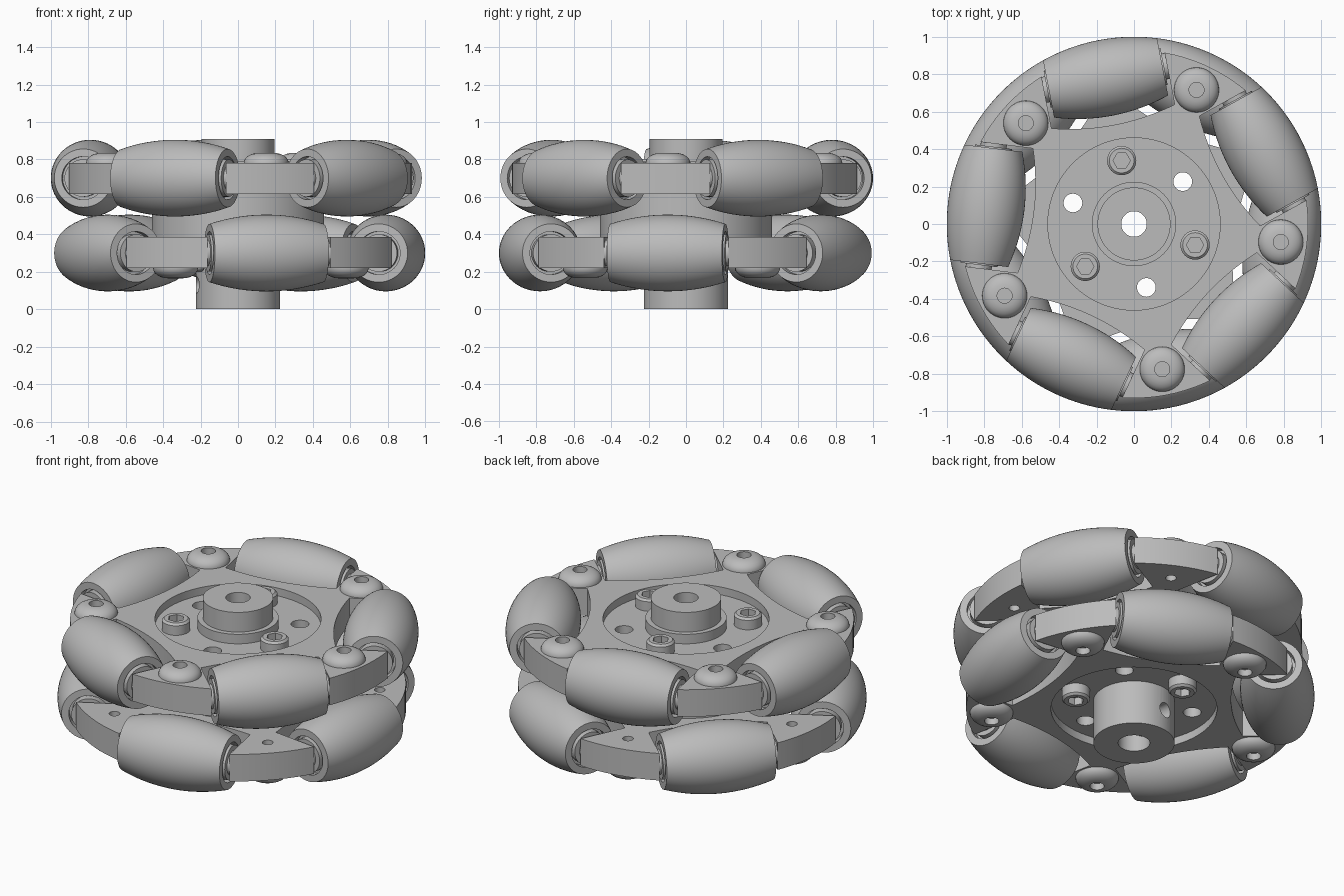
import bpy, bmesh
from math import sin, cos, pi, radians, sqrt, asin, atan2
from mathutils import Matrix

cube = bpy.data.objects.get("Cube")
if cube:
    bpy.data.objects.remove(cube, do_unlink=True)

grey = bpy.data.materials.new("plain grey")
grey.use_nodes = True
COLOR = (0.5, 0.5, 0.5, 1)
grey.diffuse_color = COLOR
grey.node_tree.nodes["Principled BSDF"].inputs["Base Color"].default_value = COLOR

ROLLER_R = 0.795        # distance of the roller axes from the centre
HALF = 0.31             # half length of a roller
POCKET = 0.335          # half width of a roller pocket
STEP = 2 * pi / 5
TURN = radians(101)     # direction of the first upper roller


def smooth(obj):
    bpy.ops.object.select_all(action='DESELECT')
    obj.select_set(True)
    bpy.context.view_layer.objects.active = obj
    bpy.ops.object.shade_smooth_by_angle(angle=radians(30))


def add(name, bm):
    bmesh.ops.remove_doubles(bm, verts=bm.verts, dist=1e-5)
    bmesh.ops.recalc_face_normals(bm, faces=bm.faces)
    mesh = bpy.data.meshes.new(name)
    bm.to_mesh(mesh)
    bm.free()
    mesh.materials.append(grey)
    obj = bpy.data.objects.new(name, mesh)
    bpy.context.collection.objects.link(obj)
    smooth(obj)
    return obj


def lathe(name, profile, segments=48, closed=False):
    """Revolve (radius, height) points around z."""
    bm = bmesh.new()
    verts = [bm.verts.new((r, 0, z)) for r, z in profile]
    edges = [bm.edges.new(pair) for pair in zip(verts, verts[1:])]
    if closed:
        edges.append(bm.edges.new((verts[-1], verts[0])))
    bmesh.ops.spin(bm, geom=verts + edges, cent=(0, 0, 0), axis=(0, 0, 1),
                   angle=2 * pi, steps=segments, use_duplicate=False)
    return add(name, bm)


def prism(name, outline, z0, z1):
    bm = bmesh.new()
    face = bm.faces.new([bm.verts.new((x, y, z0)) for x, y in outline])
    top = bmesh.ops.extrude_face_region(bm, geom=[face])["geom"]
    bmesh.ops.translate(bm, vec=(0, 0, z1 - z0),
                        verts=[v for v in top if isinstance(v, bmesh.types.BMVert)])
    return add(name, bm)


def cut(obj, cutters):
    """Subtract all cutters and delete them."""
    for cutter in cutters:
        cutter.hide_render = True
        mod = obj.modifiers.new("cut", 'BOOLEAN')
        mod.operation = 'DIFFERENCE'
        mod.solver = 'EXACT'
        mod.object = cutter
        bpy.ops.object.select_all(action='DESELECT')
        obj.select_set(True)
        bpy.context.view_layer.objects.active = obj
        bpy.ops.object.modifier_apply(modifier=mod.name)
        bpy.data.objects.remove(cutter, do_unlink=True)
    smooth(obj)


def drill(r, x, y, z0, z1, segments=24):
    tool = lathe("cutter", [(0, z0), (r, z0), (r, z1), (0, z1)], segments)
    tool.location = (x, y, 0)
    return tool


def polar(r, a):
    return r * cos(a), r * sin(a)


def place(source, name, matrix):
    copy = bpy.data.objects.new(name, source.data)
    bpy.context.collection.objects.link(copy)
    copy.matrix_world = matrix
    return copy


def spider_outline(turn):
    """Five flared arms with a curved pocket between them for each roller."""
    points = []
    side = asin(POCKET / 0.93)
    for k in range(5):
        a = turn + k * STEP
        for i in range(13):
            t = POCKET * (i / 6 - 1)
            r = 0.54 + 0.045 * (t / POCKET) ** 2
            points.append(polar(sqrt(r * r + t * t), a + atan2(t, r)))
        for i in range(11):
            points.append(polar(0.93, a + side + (STEP - 2 * side) * i / 10))
    return points


bolt_holes = [polar(0.345, TURN + k * pi / 3) for k in range(6)]

# Master parts, copied onto both layers
arc = [(sqrt(1 - t * t) - ROLLER_R, t) for t in
       [HALF * (i / 8 - 1) for i in range(17)]]
end = HALF - 0.04
roller = lathe("roller", [(0, -end), (0.115, -end), (0.115, -HALF)] + arc
               + [(0.115, HALF), (0.115, end), (0, end)], 56)
axle = lathe("roller_axle", [(0, -0.34), (0.07, -0.34), (0.07, -0.318), (0.1, -0.318),
                             (0.1, 0.318), (0.07, 0.318), (0.07, 0.34), (0, 0.34)], 32)
dome = [(0.04 + 0.08 * sin(i * pi / 12), 0.055 * cos(i * pi / 12)) for i in range(7)]
arm_screw = lathe("arm_screw", [(0, 0.015), (0.04, 0.015)] + dome + [(0.12, -0.005), (0, -0.005)], 40)
cap_bolt = lathe("cap_bolt", [(0, -0.005), (0.078, -0.005), (0.078, 0.058),
                              (0.066, 0.07), (0, 0.07)], 32)
cut(cap_bolt, [drill(0.046, 0, 0, 0.025, 0.1, 6)])
masters = [roller, axle, arm_screw, cap_bolt]

# Two layers, the lower one mirrored in height and turned by half a step
for layer, sign, turn in (("upper", 1, TURN), ("lower", -1, TURN + STEP / 2)):
    def height(h):
        return 0.5 + sign * h
    zs = sorted((height(0.115), height(0.28)))
    plate = prism(layer + "_plate", spider_outline(turn), *zs)
    tools = [drill(0.46, 0, 0, *sorted((height(0.232), height(0.4))), 72)]
    tools += [drill(0.05, x, y, zs[0] - 0.1, zs[1] + 0.1) for x, y in bolt_holes[1::2]]
    tools += [drill(0.1, 0, 0, zs[0] - 0.1, zs[1] + 0.1)]
    for k in range(5):
        x, y = polar(0.79, turn + (k + 0.5) * STEP)
        tools.append(drill(0.03, x, y, *sorted((height(0.05), height(0.2)))))
    cut(plate, tools)

    flip = Matrix.Identity(4) if sign > 0 else Matrix.Rotation(pi, 4, 'X')
    for k in range(5):
        a = turn + k * STEP
        x, y = polar(ROLLER_R, a)
        spot = (Matrix.Translation((x, y, height(0.2)))
                @ Matrix.Rotation(a, 4, 'Z') @ Matrix.Rotation(pi / 2, 4, 'X'))
        place(roller, layer + "_roller", spot)
        place(axle, layer + "_roller_axle", spot)
        x, y = polar(0.79, a + STEP / 2)
        place(arm_screw, layer + "_arm_screw",
              Matrix.Translation((x, y, height(0.28))) @ flip)
    for x, y in bolt_holes[0::2]:
        place(cap_bolt, layer + "_cap_bolt",
              Matrix.Translation((x, y, height(0.232))) @ flip)

for obj in masters:
    bpy.data.objects.remove(obj, do_unlink=True)

# Spacer drum between the plates
spacer = lathe("spacer_drum", [(0.1, 0.385), (0.46, 0.385), (0.46, 0.615), (0.1, 0.615)], 72, True)
cut(spacer, [drill(0.05, x, y, 0.3, 0.7) for x, y in bolt_holes[1::2]])

# Hub with a stepped bore and two set screw holes
hub = lathe("hub", [(0.088, 0), (0.225, 0), (0.225, 0.79), (0.195, 0.79), (0.195, 0.91),
                    (0.068, 0.91), (0.068, 0.3), (0.088, 0.3)], 64, True)
set_holes = []
for a in (TURN, TURN + pi / 2):
    tool = drill(0.045, 0, 0, 0.06, 0.35)
    tool.matrix_world = (Matrix.Translation((0, 0, 0.13)) @ Matrix.Rotation(a, 4, 'Z')
                         @ Matrix.Rotation(pi / 2, 4, 'Y'))
    set_holes.append(tool)
cut(hub, set_holes)
